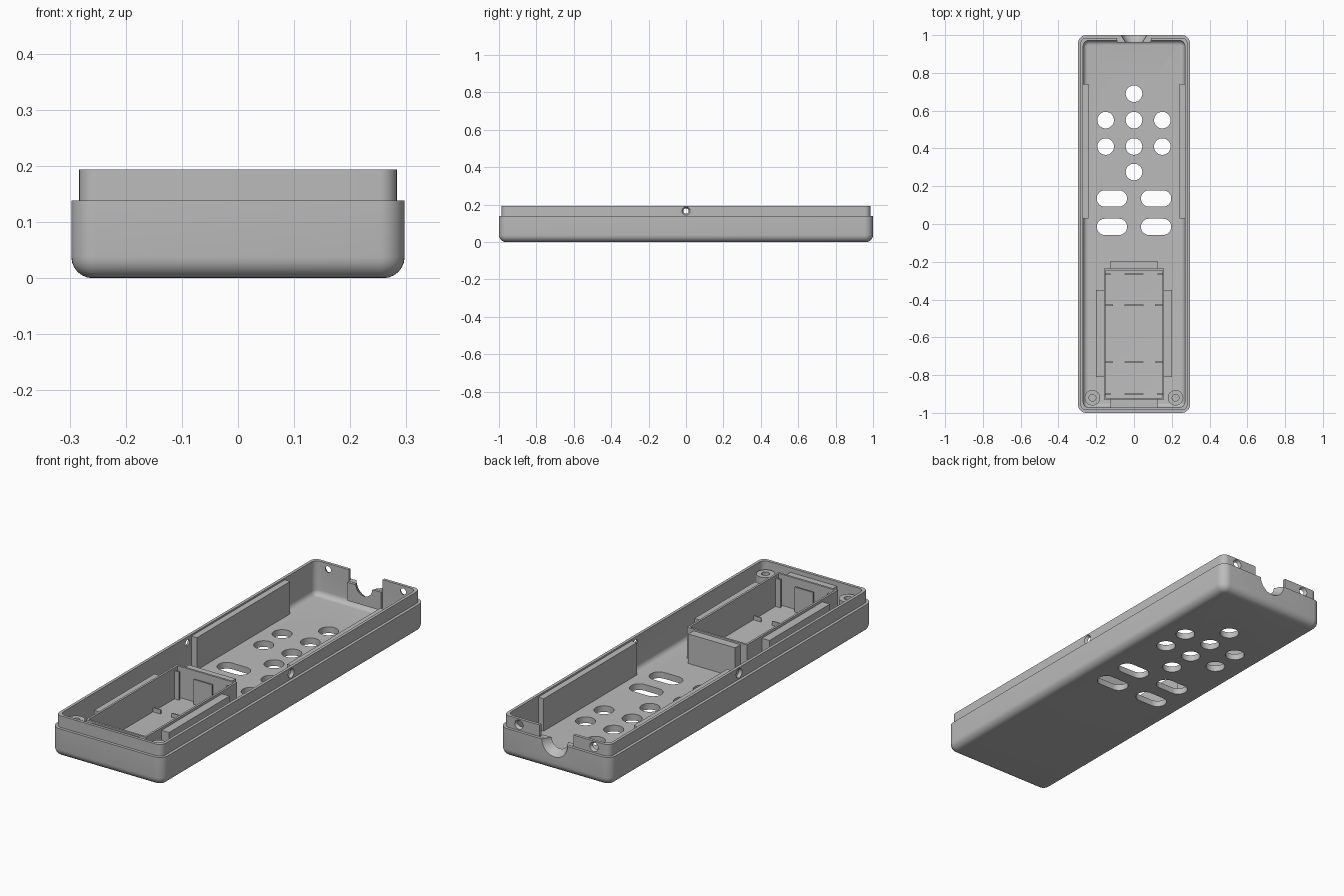
import bpy, bmesh, math
from mathutils import Matrix, Vector

if "Cube" in bpy.data.objects:
    bpy.data.objects.remove(bpy.data.objects["Cube"], do_unlink=True)

grey = bpy.data.materials.new("plastic_grey")
grey.use_nodes = True
COLOR = (0.5, 0.5, 0.5, 1)
grey.diffuse_color = COLOR
for node in grey.node_tree.nodes:
    if node.type == 'BSDF_PRINCIPLED':
        node.inputs["Base Color"].default_value = COLOR


def finish(name, bm):
    bmesh.ops.recalc_face_normals(bm, faces=bm.faces)
    mesh = bpy.data.meshes.new(name)
    bm.to_mesh(mesh)
    bm.free()
    mesh.materials.append(grey)
    obj = bpy.data.objects.new(name, mesh)
    bpy.context.collection.objects.link(obj)
    return obj


def outline(hx, hy, r, segs=8):
    """Rounded rectangle, counter-clockwise."""
    pts = []
    for q, (sx, sy) in enumerate(((1, 1), (-1, 1), (-1, -1), (1, -1))):
        for i in range(segs + 1):
            a = (q + i / segs) * math.pi / 2
            pts.append((sx * (hx - r) + r * math.cos(a), sy * (hy - r) + r * math.sin(a)))
    return pts


def loft(name, rings, cx=0, cy=0):
    """Skin rounded rectangles (half x, half y, radius, z) and cap both ends."""
    bm = bmesh.new()
    loops = [[bm.verts.new((x + cx, y + cy, z)) for x, y in outline(hx, hy, r)]
             for hx, hy, r, z in rings]
    for a, b in zip(loops, loops[1:]):
        n = len(a)
        for i in range(n):
            bm.faces.new((a[i], a[(i + 1) % n], b[(i + 1) % n], b[i]))
    bm.faces.new(loops[0][::-1])
    bm.faces.new(loops[-1])
    return finish(name, bm)


def box(name, x0, x1, y0, y1, z0, z1):
    bm = bmesh.new()
    bmesh.ops.create_cube(bm, size=1)
    for v in bm.verts:
        v.co = Vector(((x0 + x1) / 2 + v.co.x * (x1 - x0),
                       (y0 + y1) / 2 + v.co.y * (y1 - y0),
                       (z0 + z1) / 2 + v.co.z * (z1 - z0)))
    return finish(name, bm)


def cone(name, center, axis, r1, r2, depth, segs=32):
    """Cone or cylinder, r1 at the tail of the axis and r2 at its tip."""
    bm = bmesh.new()
    rot = Vector((0, 0, 1)).rotation_difference(Vector(axis)).to_matrix().to_4x4()
    bmesh.ops.create_cone(bm, cap_ends=True, segments=segs, radius1=r1, radius2=r2,
                          depth=depth, matrix=Matrix.Translation(center) @ rot)
    return finish(name, bm)


def cut(obj, cutters):
    bpy.context.view_layer.objects.active = obj
    for c in cutters:
        c.hide_render = True
        mod = obj.modifiers.new("cut", 'BOOLEAN')
        mod.operation = 'DIFFERENCE'
        mod.solver = 'EXACT'
        mod.object = c
        bpy.ops.object.modifier_apply(modifier=mod.name)
        bpy.data.objects.remove(c, do_unlink=True)


def fillet(hx, hy, corner, r, z, steps=6):
    """Rings that round a lower edge, from the flat bottom up to the wall."""
    rings = []
    for i in range(steps + 1):
        a = i / steps * math.pi / 2
        d = r * (1 - math.sin(a))
        rings.append((hx - d, hy - d, corner - d, z + r * (1 - math.cos(a))))
    return rings


# Tray: rounded base, stepped lip and hollow inside
FLOOR, LEDGE, RIM = 0.03, 0.138, 0.194
rings = fillet(0.297, 1.0, 0.045, 0.038, 0)
rings += [(0.297, 1.0, 0.045, LEDGE), (0.283, 0.986, 0.031, LEDGE),
          (0.283, 0.986, 0.031, RIM), (0.269, 0.972, 0.03, RIM)]
rings += fillet(0.269, 0.972, 0.03, 0.025, FLOOR)[::-1]
tray = loft("tray", rings)

# Button openings
cutters = []
for x, y in ((0, 0.69), (-0.15, 0.55), (0, 0.55), (0.15, 0.55),
             (-0.15, 0.41), (0, 0.41), (0.15, 0.41), (0, 0.275)):
    cutters.append(cone("hole_cutter", (x, y, 0.02), (0, 0, 1), 0.044, 0.044, 0.1))
for x in (-0.117, 0.117):
    for y in (0.135, -0.015):
        cutters.append(loft("slot_cutter", [(0.08, 0.043, 0.042, -0.03),
                                            (0.08, 0.043, 0.042, 0.07)], x, y))

# Countersunk screw holes in the lip
for s in (-1, 1):
    cutters.append(cone("side_screw_cutter", (s * 0.276, 0, 0.166), (s, 0, 0), 0.012, 0.025, 0.024))
    cutters.append(cone("end_screw_cutter", (s * 0.2, 0.979, 0.166), (0, 1, 0), 0.012, 0.025, 0.024))

# Cable outlet
cutters.append(box("lip_notch_cutter", -0.09, 0.09, 0.94, 1.05, LEDGE + 0.001, 0.25))
cutters.append(cone("cable_cutter", (0, 0.98, LEDGE), (0, 1, 0), 0.037, 0.075, 0.06))
cut(tray, cutters)

cable_rest = box("cable_rest", -0.09, 0.09, 0.96, 0.974, 0.05, LEDGE)
cut(cable_rest, [cone("cable_rest_cutter", (0, 0.98, LEDGE), (0, 1, 0), 0.037, 0.075, 0.06)])

# Battery box walls and end supports
BASE = FLOOR - 0.005
box("battery_wall_back", -0.16, 0.16, -0.245, -0.235, BASE, 0.18)
box("battery_wall_front", -0.16, 0.16, -0.93, -0.92, BASE, 0.18)
box("battery_support_back", -0.125, 0.125, -0.236, -0.195, BASE, 0.172)
box("battery_support_front", -0.125, 0.125, -0.973, -0.929, BASE, 0.172)

for s, side in ((-1, "right"), (1, "left")):
    def mirrored(name, x0, x1, *rest):
        a, b = sorted((s * x0, s * x1))
        return box(f"{name}_{side}", a, b, *rest)

    mirrored("battery_wall", 0.15, 0.16, -0.93, -0.235, BASE, 0.18)
    mirrored("battery_support", 0.159, 0.2, -0.81, -0.35, BASE, 0.168)
    mirrored("wall_stiffener", 0.24, 0.272, 0.03, 0.74, BASE, 0.186)
    # Cell guides along the box
    for y in (-0.265, -0.9):
        mirrored("corner_guide", 0.125, 0.151, y - 0.004, y + 0.004, BASE, 0.165)
    for y in (-0.43, -0.73):
        mirrored("side_guide", 0.11, 0.151, y - 0.003, y + 0.003, BASE, 0.05)
    # Screw post
    post = cone(f"screw_post_{side}", (s * 0.22, -0.92, 0.0925), (0, 0, 1), 0.041, 0.041, 0.135)
    cut(post, [cone("post_cutter", (s * 0.22, -0.92, 0.12), (0, 0, 1), 0.018, 0.018, 0.15)])

# Contact plates and middle guides
for y, top in ((-0.265, 0.15), (-0.43, 0.05), (-0.73, 0.05), (-0.9, 0.15)):
    box("contact_plate" if top > 0.1 else "middle_guide",
        -0.05, 0.05, y - 0.003, y + 0.003, BASE, top)

# Smooth the rounded surfaces, keep the corners crisp
bpy.ops.object.select_all(action='DESELECT')
for obj in bpy.context.collection.objects:
    if obj.type == 'MESH' and obj.data.materials and obj.data.materials[0] == grey:
        obj.select_set(True)
        bpy.context.view_layer.objects.active = obj
bpy.ops.object.shade_smooth_by_angle(angle=math.radians(30))
